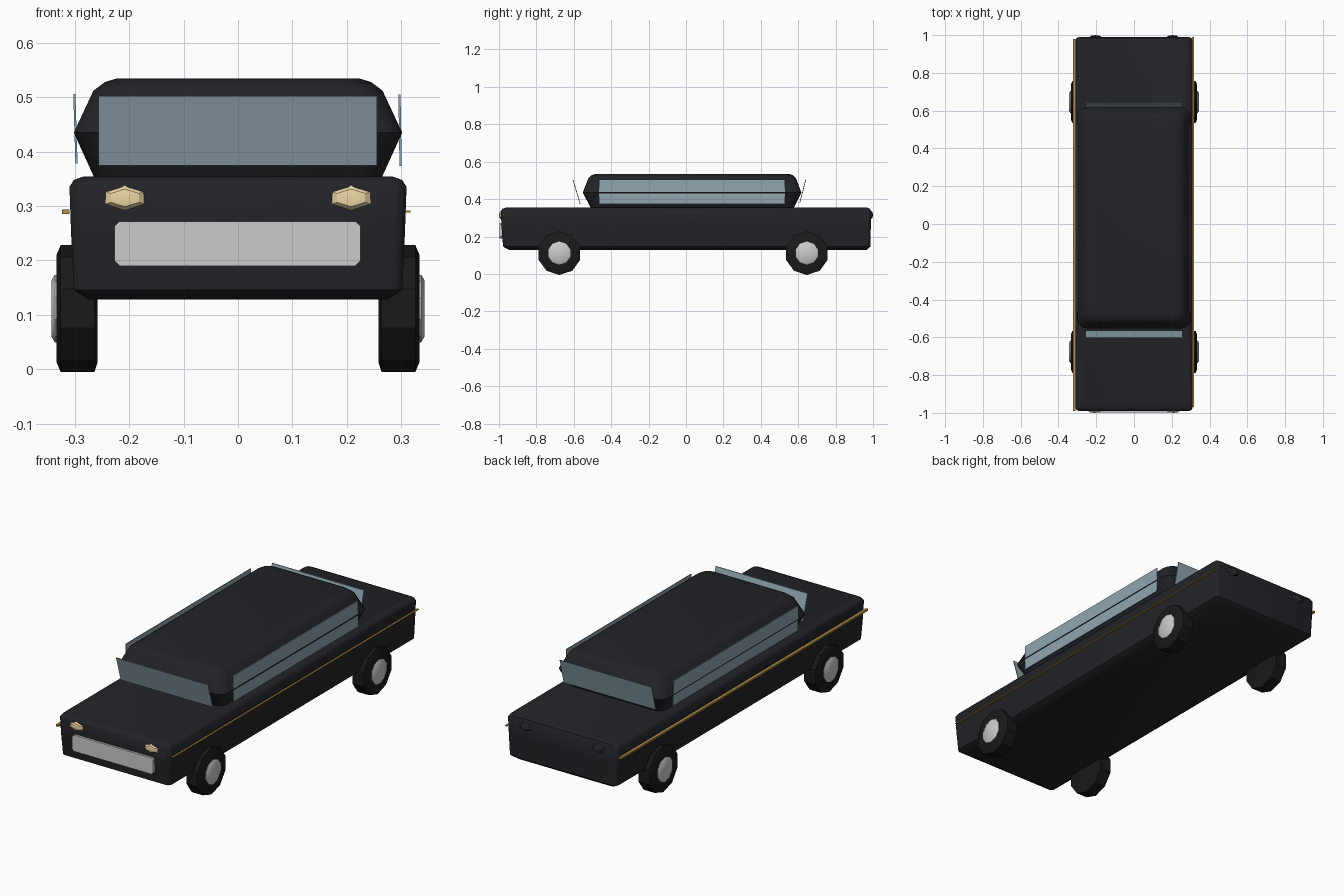
import bpy, bmesh, math
from mathutils import Matrix

if "Cube" in bpy.data.objects:
    bpy.data.objects.remove(bpy.data.objects["Cube"])


def material(name, rgb):
    m = bpy.data.materials.new(name)
    m.diffuse_color = (*rgb, 1)
    m.use_nodes = True
    m.node_tree.nodes["Principled BSDF"].inputs["Base Color"].default_value = m.diffuse_color
    return m


PAINT = material("dark_paint", (0.016, 0.017, 0.021))
RUBBER = material("rubber", (0.01, 0.01, 0.011))
GLASS = material("glass", (0.28, 0.38, 0.43))
CHROME = material("chrome", (0.75, 0.75, 0.77))
GOLD = material("gold", (0.45, 0.27, 0.07))
LAMP = material("lamp", (0.85, 0.68, 0.38))
TAIL = material("tail_lamp", (0.03, 0.03, 0.035))


def finish(name, bm, mat, smooth=None):
    bmesh.ops.recalc_face_normals(bm, faces=bm.faces)
    me = bpy.data.meshes.new(name)
    bm.to_mesh(me)
    bm.free()
    me.materials.append(mat)
    ob = bpy.data.objects.new(name, me)
    bpy.context.collection.objects.link(ob)
    if smooth:
        bpy.ops.object.select_all(action='DESELECT')
        ob.select_set(True)
        bpy.context.view_layer.objects.active = ob
        bpy.ops.object.shade_smooth_by_angle(angle=math.radians(smooth))
    return ob


def skin(bm, rings):
    """Bridge equal-length rings of points and cap both ends."""
    loops = [[bm.verts.new(p) for p in r] for r in rings]
    n = len(loops[0])
    for a, b in zip(loops, loops[1:]):
        for i in range(n):
            j = (i + 1) % n
            bm.faces.new((a[i], a[j], b[j], b[i]))
    bm.faces.new(loops[0])
    bm.faces.new(loops[-1])


def rounded_ring(z, hx, y0, y1, r, steps=3):
    """Rounded rectangle in plan at height z."""
    pts = []
    corners = ((hx - r, y1 - r), (r - hx, y1 - r), (r - hx, y0 + r), (hx - r, y0 + r))
    for k, (cx, cy) in enumerate(corners):
        for s in range(steps + 1):
            a = math.pi / 2 * (k + s / steps)
            pts.append((cx + r * math.cos(a), cy + r * math.sin(a), z))
    return pts


def prism(name, pts, lo, hi, axis, mat):
    """Extrude a 2D outline along x (points are y,z) or y (points are x,z)."""
    bm = bmesh.new()
    put = (lambda p, t: (t, *p)) if axis == 'x' else (lambda p, t: (p[0], t, p[1]))
    skin(bm, [[put(p, t) for p in pts] for t in (lo, hi)])
    return finish(name, bm, mat)


def lathe(name, profile, y, z, side, mat, sides=10):
    """Turn (x, radius) points about a sideways axle."""
    bm = bmesh.new()
    ang = [2 * math.pi * (i + 0.5) / sides for i in range(sides)]
    skin(bm, [[(side * x, y + r * math.cos(a), z + r * math.sin(a)) for a in ang]
              for x, r in profile])
    return finish(name, bm, mat, 35)


def lamp(name, x, y, z, size, mat):
    bm = bmesh.new()
    bmesh.ops.create_uvsphere(bm, u_segments=6, v_segments=4, radius=1)
    bm.transform(Matrix.Translation((x, y, z)) @ Matrix.Diagonal((*size, 1))
                 @ Matrix.Rotation(math.pi / 2, 4, 'X'))
    finish(name, bm, mat, 30)


def pane(a, b, t=0.002):
    """Thin sloped outline from point a up to point b."""
    return [(a[0] - t, a[1]), (a[0] + t, a[1]), (b[0] + t, b[1]), (b[0] - t, b[1])]


# Lower body
bm = bmesh.new()
skin(bm, [rounded_ring(*r) for r in (
    (0.128, 0.275, -0.945, 0.965, 0.02),
    (0.146, 0.302, -0.978, 0.986, 0.02),
    (0.250, 0.307, -0.986, 0.988, 0.02),
    (0.335, 0.310, -0.990, 0.990, 0.02),
    (0.348, 0.302, -0.982, 0.984, 0.02),
    (0.354, 0.285, -0.965, 0.970, 0.02))])
finish("body", bm, PAINT, 40)

# Cabin, widest at mid height
bm = bmesh.new()
skin(bm, [rounded_ring(*r) for r in (
    (0.345, 0.261, -0.505, 0.572, 0.04),
    (0.435, 0.302, -0.552, 0.617, 0.05),
    (0.512, 0.266, -0.522, 0.588, 0.05),
    (0.528, 0.245, -0.505, 0.572, 0.05),
    (0.535, 0.222, -0.480, 0.548, 0.04))])
finish("cabin", bm, PAINT, 35)

# Windows
prism("windshield", pane((-0.566, 0.375), (-0.604, 0.502)), -0.257, 0.256, 'x', GLASS)
prism("rear_window", pane((0.608, 0.378), (0.640, 0.504)), -0.257, 0.256, 'x', GLASS)
prism("left_window", pane((-0.297, 0.378), (-0.301, 0.506)), -0.465, 0.53, 'y', GLASS)
prism("right_window", pane((0.299, 0.374), (0.297, 0.505)), -0.465, 0.53, 'y', GLASS)

# Gold side trim
prism("left_trim", pane((-0.317, 0.285), (-0.317, 0.294), 0.007), -0.99, 0.98, 'y', GOLD)
prism("right_trim", pane((0.312, 0.288), (0.312, 0.292), 0.005), -0.97, 0.99, 'y', GOLD)

# Grille with clipped corners
c = 0.009
prism("grille", [(-0.227, 0.19 + c), (-0.227 + c, 0.19), (0.225 - c, 0.19), (0.225, 0.19 + c),
                 (0.225, 0.272 - c), (0.225 - c, 0.272), (-0.227 + c, 0.272),
                 (-0.227, 0.272 - c)], -0.998, -0.97, 'y', CHROME)

# Lamps and wheels
for side, tag in ((-1, "left"), (1, "right")):
    lamp(tag + "_headlight", side * 0.208, -0.988, 0.315, (0.042, 0.012, 0.023), LAMP)
    lamp(tag + "_tail_light", side * 0.204, 0.988, 0.315, (0.038, 0.012, 0.023), TAIL)
    for y, end in ((-0.677, "front"), (0.646, "rear")):
        name = f"{end}_{tag}"
        lathe(name + "_tyre", [(0.258, 0.098), (0.264, 0.117), (0.326, 0.117), (0.334, 0.098)],
              y, 0.1115, side, RUBBER)
        lathe(name + "_hubcap", [(0.30, 0.062), (0.337, 0.062), (0.343, 0.052)],
              y, 0.1115, side, CHROME)
